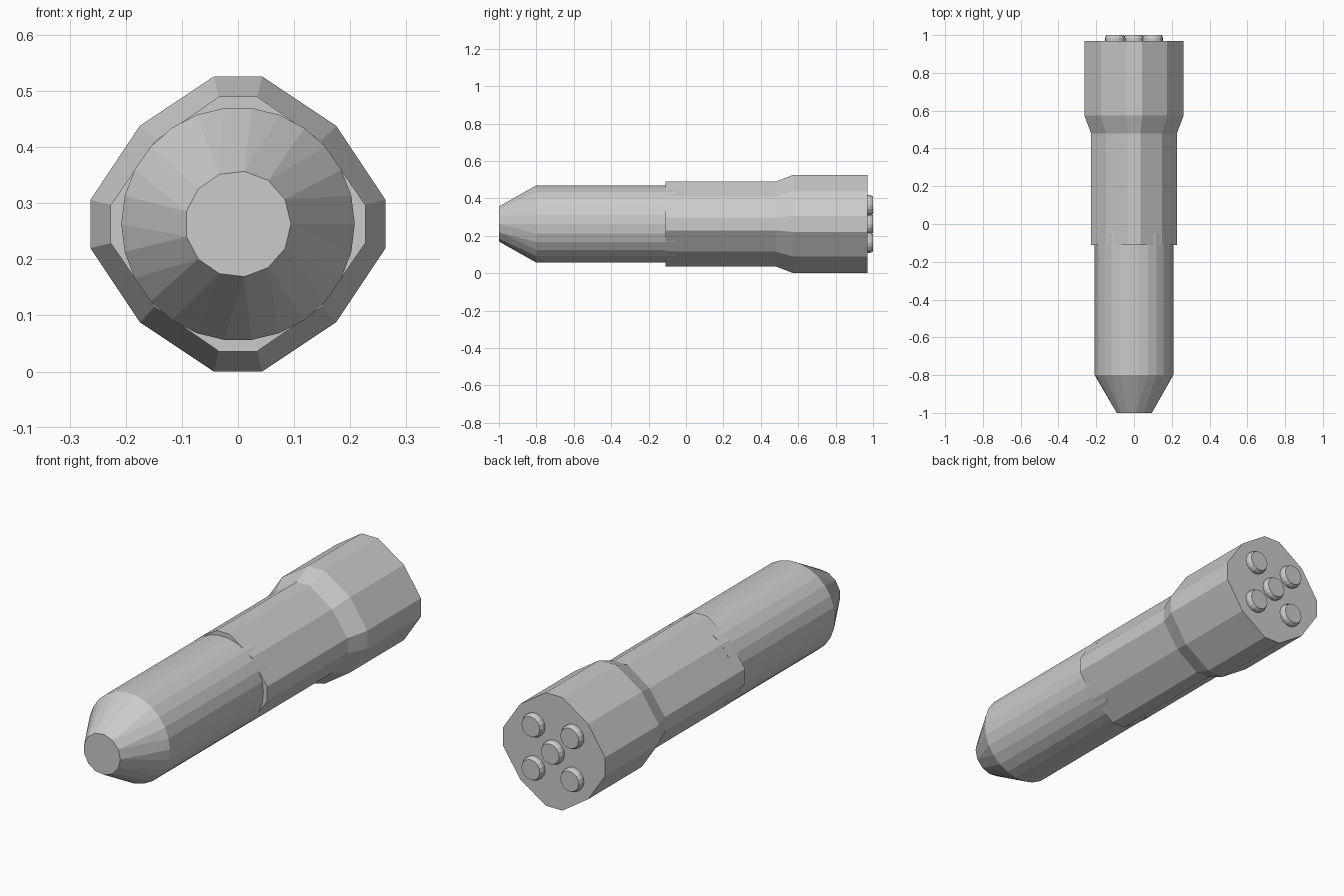
import bpy, bmesh
from math import sin, cos, pi

if "Cube" in bpy.data.objects:
    bpy.data.objects.remove(bpy.data.objects["Cube"])

CZ = 0.263  # height of the long axis


def circle(n, r, step=1):
    """Points around the axis; step > 1 repeats points for a coarser ring."""
    return [(r * cos(2 * pi * ((i + step // 2) // step * step) / n),
             r * sin(2 * pi * ((i + step // 2) // step * step) / n)) for i in range(n)]


def octant(a, h, d):
    """Twelve-sided outline: flat half width a, half size h, diagonal corner d."""
    quarter = [(h, a), (d, d), (a, h)]
    pts = []
    for _ in range(4):
        pts += quarter
        quarter = [(-y, x) for x, y in quarter]
    return pts


def loft(name, sections, cx=0.0, cz=CZ):
    """Closed solid through (y, outline) sections along y."""
    bm = bmesh.new()
    rings = [[bm.verts.new((cx + x, y, cz + z)) for x, z in pts] for y, pts in sections]
    n = len(rings[0])
    for a, b in zip(rings, rings[1:]):
        for i in range(n):
            j = (i + 1) % n
            bm.faces.new((a[i], a[j], b[j], b[i]))
    bm.faces.new(rings[0])
    bm.faces.new(rings[-1])
    bmesh.ops.remove_doubles(bm, verts=bm.verts, dist=1e-5)
    bmesh.ops.recalc_face_normals(bm, faces=bm.faces)
    mesh = bpy.data.meshes.new(name)
    bm.to_mesh(mesh)
    bm.free()
    ob = bpy.data.objects.new(name, mesh)
    bpy.context.collection.objects.link(ob)
    return ob


# Round barrel with a tapered nose (26 sides narrowing to 13)
loft("barrel", [(-1.0, circle(26, 0.0945, 2)),
                (-0.8, circle(26, 0.208)),
                (-0.05, circle(26, 0.208))])

# Twelve-sided housing that flares toward the back
slim = octant(0.034, 0.227, 0.148)
wide = octant(0.043, 0.263, 0.175)
loft("housing", [(-0.11, slim), (0.48, slim), (0.575, wide), (0.97, wide)])

# Five studs on the back face
for k, (x, z) in enumerate([(0, 0), (0.1, 0.1), (-0.1, 0.1), (-0.1, -0.1), (0.1, -0.1)]):
    loft(f"stud_{k + 1}", [(0.96, circle(16, 0.054)),
                           (0.985, circle(16, 0.054)),
                           (1.0, circle(16, 0.047))], x, CZ + z)
